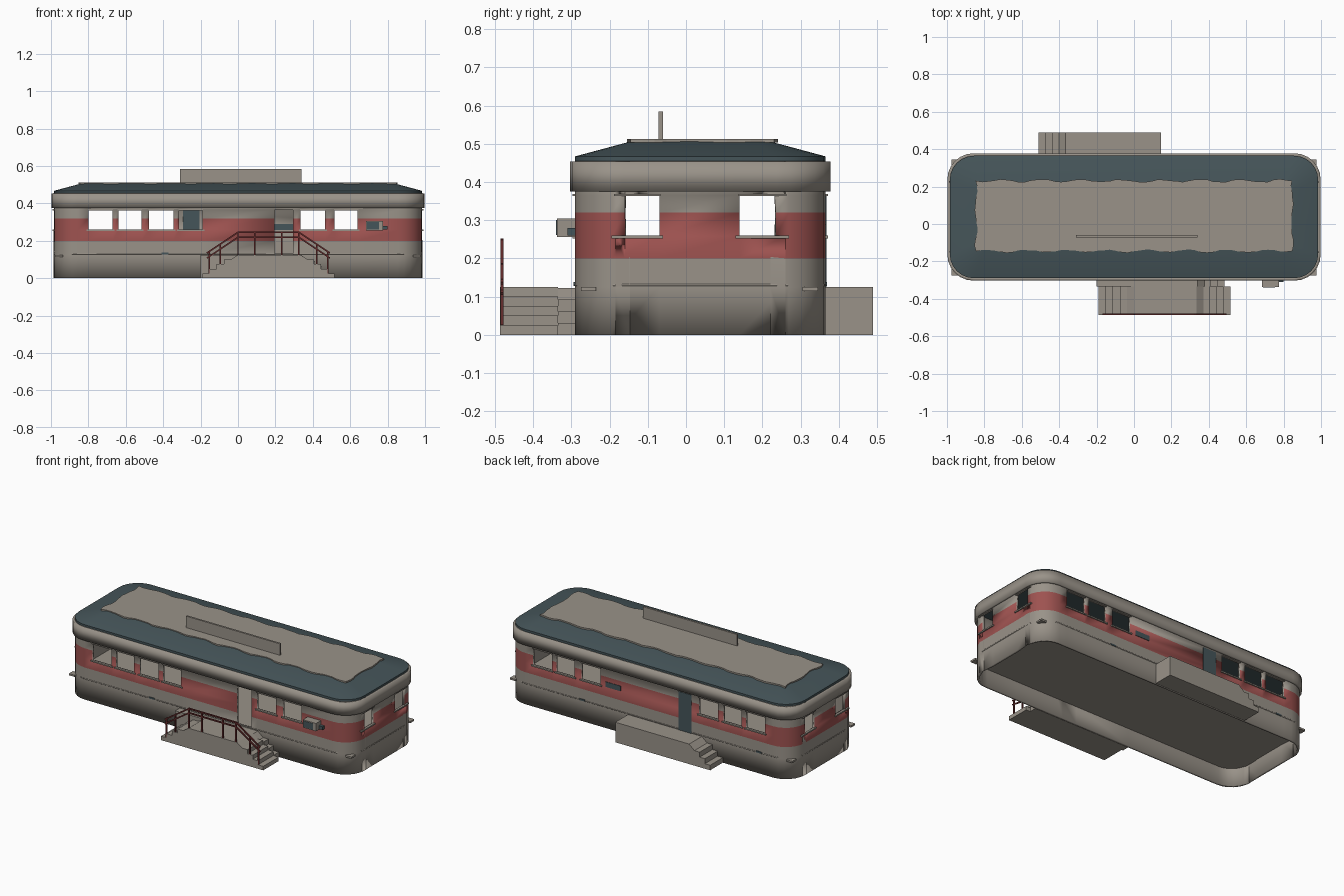
import bpy, bmesh, math, random
from mathutils import Vector

random.seed(3)
cube = bpy.data.objects.get("Cube")
if cube:
    bpy.data.objects.remove(cube)


def material(name, r, g, b):
    m = bpy.data.materials.new(name)
    m.use_nodes = True
    m.diffuse_color = (r, g, b, 1)
    m.node_tree.nodes["Principled BSDF"].inputs["Base Color"].default_value = (r, g, b, 1)
    return m


TAN = material("warm_grey", 0.32, 0.29, 0.25)
RED = material("faded_red", 0.34, 0.085, 0.08)
TEAL = material("dark_teal", 0.06, 0.09, 0.1)
RAIL = material("rail_red", 0.13, 0.025, 0.025)

HX, Y0, Y1 = 0.985, -0.29, 0.365     # body footprint
SILL, HEAD, FLOOR = 0.258, 0.365, 0.125


def finish(name, bm, mats, smooth=False):
    me = bpy.data.meshes.new(name)
    bm.to_mesh(me)
    bm.free()
    ob = bpy.data.objects.new(name, me)
    bpy.context.collection.objects.link(ob)
    for m in mats:
        me.materials.append(m)
    if smooth:
        bpy.ops.object.select_all(action='DESELECT')
        ob.select_set(True)
        bpy.context.view_layer.objects.active = ob
        bpy.ops.object.shade_smooth_by_angle(angle=math.radians(25))
    return ob


def box(name, x, y, z, mat):
    bm = bmesh.new()
    bmesh.ops.create_cube(bm, size=1)
    for v in bm.verts:
        v.co = [(a + b) / 2 + c * (b - a) for (a, b), c in zip((x, y, z), v.co)]
    return finish(name, bm, [mat])


def outline(grow=0.0, radius=0.13, steps=6, cuts=None):
    """Rounded rectangle, counter-clockwise, with extra points at cuts per side."""
    cuts = cuts or {}
    hx, y0, y1 = HX + grow, Y0 - grow, Y1 + grow
    pts = []
    corners = [(hx - radius, y0 + radius, -90, "end"), (hx - radius, y1 - radius, 0, "back"),
               (radius - hx, y1 - radius, 90, "end2"), (radius - hx, y0 + radius, 180, "front")]
    for cx, cy, start, side in corners:
        for i in range(steps + 1):
            a = math.radians(start + 90 * i / steps)
            pts.append((cx + radius * math.cos(a), cy + radius * math.sin(a)))
        c = cuts.get(side[:3] if side[:3] == "end" else side, [])
        if side == "end":
            pts += [(hx, v) for v in sorted(c)]
        elif side == "end2":
            pts += [(-hx, v) for v in sorted(c, reverse=True)]
        elif side == "back":
            pts += [(v, y1) for v in sorted(c, reverse=True)]
        else:
            pts += [(v, y0) for v in sorted(c)]
    return pts


def loft(bm, rings, caps=True):
    """Skin (points, z) rings that share a point count."""
    vs = [[bm.verts.new((x, y, z)) for x, y in pts] for pts, z in rings]
    for lo, hi in zip(vs, vs[1:]):
        for i in range(len(lo)):
            j = (i + 1) % len(lo)
            bm.faces.new((lo[i], lo[j], hi[j], hi[i]))
    if caps:
        bm.faces.new(vs[0][::-1])
        bm.faces.new(vs[-1])


# Openings on each side: (start, end, bottom)
left_group = [(-0.80, -0.67), (-0.64, -0.515), (-0.475, -0.345)]
right_group = [(0.335, 0.465), (0.515, 0.64)]
windows = {
    "front": left_group + [(-0.315, -0.19)] + right_group,
    "back": left_group + right_group + [(0.67, 0.80)],
    "end": [(-0.185, -0.07), (0.14, 0.26)],
}
openings = {s: [(a, b, SILL) for a, b in w] for s, w in windows.items()}
openings["front"].append((0.195, 0.295, FLOOR))

# Body walls with open windows, red stripe by height
cuts = {s: [v for o in ops for v in o[:2]] for s, ops in openings.items()}
pts = outline(cuts=cuts)
levels = [0, FLOOR, 0.2, SILL, 0.32, HEAD, 0.455]
bm = bmesh.new()
loft(bm, [(pts, z) for z in levels], caps=False)
gone = []
for f in bm.faces:
    c = f.calc_center_median()
    f.material_index = 1 if 0.2 < c.z < 0.32 else 0
    if abs(f.normal.x) + abs(f.normal.y) == 0:
        f.normal_update()
    side = "end" if abs(c.x) > HX - 0.001 else "front" if c.y < Y0 + 0.001 else "back" if c.y > Y1 - 0.001 else None
    t = c.y if side == "end" else c.x
    if any(a < t < b and low < c.z < HEAD for a, b, low in openings.get(side, [])):
        gone.append(f)
bmesh.ops.delete(bm, geom=gone, context='FACES')
walls = finish("body_walls", bm, [TAN, RED, TAN, TAN], smooth=True)
mod = walls.modifiers.new("thickness", 'SOLIDIFY')
mod.thickness, mod.offset = 0.014, -1
mod.material_offset = mod.material_offset_rim = 2

# Floor plate
bm = bmesh.new()
loft(bm, [(outline(-0.01, 0.12), z) for z in (FLOOR - 0.012, FLOOR)])
finish("floor", bm, [TAN])

# Upper fascia band and thin skirt trim
for name, grow, z0, z1 in (("fascia_band", 0.013, 0.375, 0.453), ("skirt_trim", 0.002, 0.128, 0.133)):
    bm = bmesh.new()
    loft(bm, [(outline(grow, 0.14), z0), (outline(grow, 0.14), z1)], caps=False)
    ob = finish(name, bm, [TAN], smooth=True)
    mod = ob.modifiers.new("thickness", 'SOLIDIFY')
    mod.thickness, mod.offset = grow + 0.006, -1

# Hipped roof with rounded corners
bm = bmesh.new()
loft(bm, [(outline(0, 0.13), 0.445), (outline(0, 0.13), 0.467), (outline(-0.16, 0.03), 0.51)])
finish("roof", bm, [TEAL], smooth=True)

# Pale roof cover with a ragged edge
edge = []
x0, x1, ya, yb = -0.845, 0.845, -0.145, 0.232
for (ax, ay), (bx, by), n in (((x0, ya), (x1, ya), 52), ((x1, ya), (x1, yb), 12),
                              ((x1, yb), (x0, yb), 52), ((x0, yb), (x0, ya), 12)):
    for i in range(n):
        t = i / n
        w = 0.007 * math.sin(i * 0.95) + random.uniform(-0.003, 0.003)
        flat = ay == by
        edge.append((ax + (bx - ax) * t + (0 if flat else w), ay + (by - ay) * t + (w if flat else 0)))
bm = bmesh.new()
loft(bm, [(edge, 0.503), (edge, 0.5125)])
finish("roof_cover", bm, [TAN])
box("roof_sign_board", (-0.31, 0.34), (-0.072, -0.06), (0.508, 0.584), TAN)

# Window sills and heads
for side, spans in windows.items():
    walls_at = {"front": [Y0], "back": [Y1], "end": [HX, -HX]}[side]
    for p in walls_at:
        for a, b in spans:
            for part, z, over in (("sill", (SILL - 0.006, SILL + 0.002), 0.01),
                                  ("head", (HEAD - 0.002, HEAD + 0.004), 0.003)):
                along, across = (a - over, b + over), (p - 0.007, p + 0.007)
                x, y = (across, along) if side == "end" else (along, across)
                box("window_" + part, x, y, z, TAN)

# Back door, serving hatch and wall unit
box("back_door", (-0.295, -0.205), (Y1 - 0.017, Y1 + 0.003), (FLOOR, HEAD), TEAL)
box("serving_hatch", (0.195, 0.297), (Y1 - 0.017, Y1 + 0.003), (0.258, 0.29), TEAL)
box("wall_unit", (0.685, 0.775), (-0.338, Y0), (0.256, 0.305), TAN)
box("wall_unit_grille", (0.69, 0.755), (-0.34, -0.335), (0.261, 0.3), TEAL)
box("wall_unit_pipe", (0.775, 0.8), (-0.31, Y0), (0.26, 0.28), TEAL)

# Small vents and corner lamps
for x, y in ((-0.39, Y0), (0.46, Y1), (-0.76, Y1)):
    box("wall_vent", (x - 0.018, x + 0.018), (y - 0.004, y + 0.004), (0.128, 0.138), TEAL)
for sx in (-1, 1):
    for y in (-0.255, 0.325):
        cx = sx * 0.955
        box("corner_lamp", (cx - 0.02, cx + 0.02), (y - 0.02, y + 0.02), (0.114, 0.125), TAN)


def stairs(name, x0, x1, y, top, left_run=0, right_run=0, n=5):
    """Landing from x0 to x1 with steps running down either side."""
    prof = [(x0 - left_run, 0), (x1 + right_run, 0)]
    if right_run:
        for i in range(1, n):
            z = top * i / n
            prof += [(x1 + right_run * (n - i + 1) / n, z), (x1 + right_run * (n - i) / n, z)]
    prof += [(x1, top), (x0, top)]
    if left_run:
        for i in range(n - 1, 0, -1):
            z = top * i / n
            prof += [(x0 - left_run * (n - i) / n, z), (x0 - left_run * (n - i + 1) / n, z)]
    clean = [p for i, p in enumerate(prof) if p != prof[i - 1]]
    bm = bmesh.new()
    f = bm.faces.new([bm.verts.new((px, y[0], pz)) for px, pz in clean])
    ext = bmesh.ops.extrude_face_region(bm, geom=[f])["geom"]
    bmesh.ops.translate(bm, vec=(0, y[1] - y[0], 0), verts=[v for v in ext if isinstance(v, bmesh.types.BMVert)])
    bmesh.ops.recalc_face_normals(bm, faces=bm.faces)
    return finish(name, bm, [TAN])


stairs("front_steps", 0.0, 0.335, (-0.487, -0.335), FLOOR, left_run=0.19, right_run=0.18)
stairs("front_landing", -0.2, 0.34, (-0.335, Y0), FLOOR - 0.002, right_run=0.145, n=4)
stairs("back_steps", -0.365, 0.145, (Y1, 0.49), FLOOR, left_run=0.145, n=4)


def beam(name, a, b, size=0.008):
    a, b = Vector(a), Vector(b)
    bm = bmesh.new()
    bmesh.ops.create_cube(bm, size=1)
    d = b - a
    for v in bm.verts:
        v.co = (v.co.x * size, v.co.y * size, v.co.z * (d.length + size))
    bmesh.ops.rotate(bm, verts=bm.verts, matrix=d.to_track_quat('Z', 'Y').to_matrix())
    bmesh.ops.translate(bm, verts=bm.verts, vec=(a + b) / 2)
    finish(name, bm, [RAIL])


# Front hand rail
RY = -0.482
for drop in (0, 0.027):
    path = [(-0.163, 0.137), (0.0, 0.246), (0.325, 0.246), (0.488, 0.137)]
    for (xa, za), (xb, zb) in zip(path, path[1:]):
        beam("hand_rail", (xa, RY, za - drop), (xb, RY, zb - drop))
for x, z0, z1 in ((-0.155, 0.03, 0.142), (-0.095, 0.06, 0.182), (0.0, FLOOR, 0.246), (0.09, FLOOR, 0.246),
                  (0.235, FLOOR, 0.246), (0.325, FLOOR, 0.246), (0.42, 0.065, 0.182), (0.48, 0.03, 0.142)):
    beam("rail_post", (x, RY, z0), (x, RY, z1))
